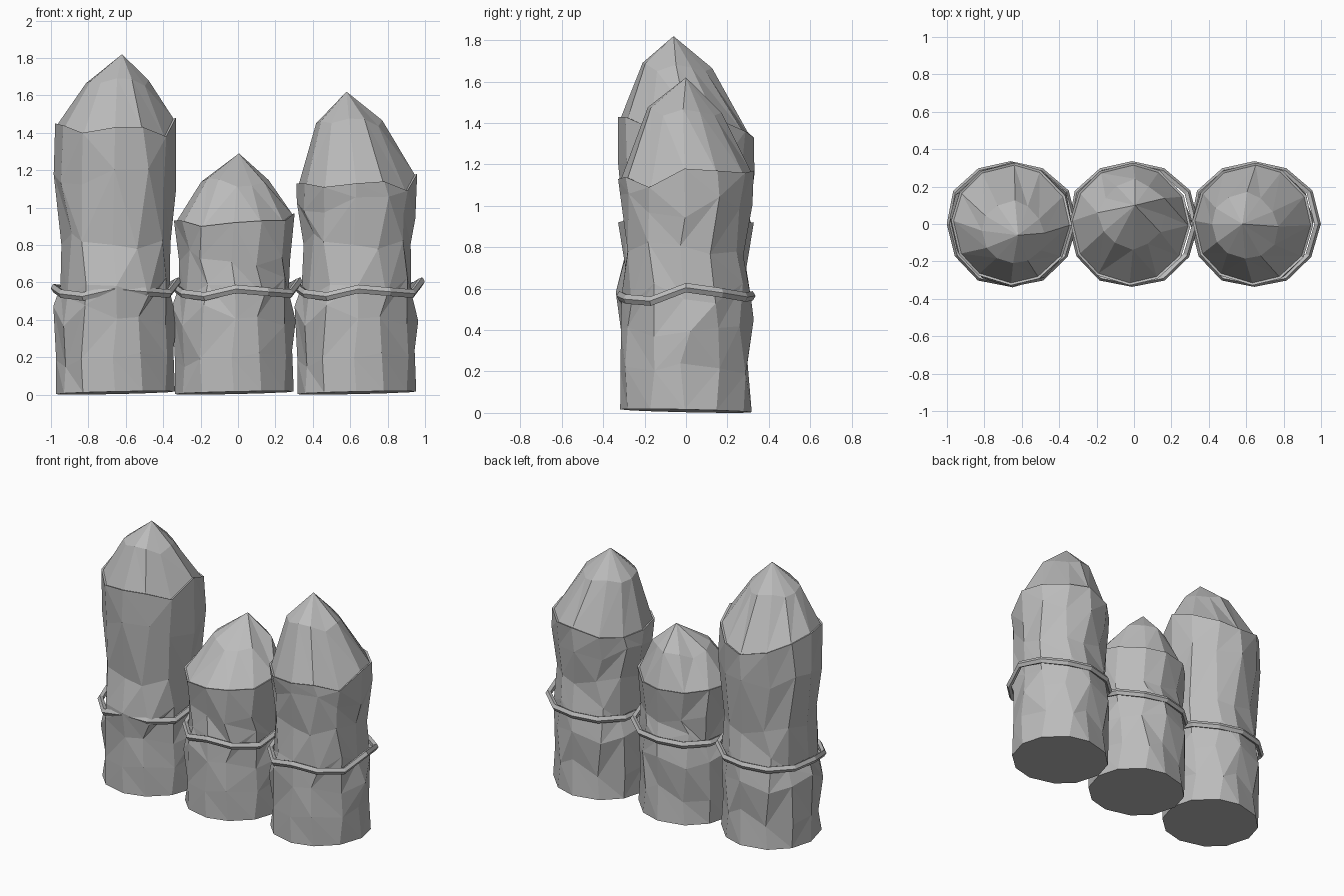
import bpy, bmesh, math, random
from mathutils import Vector

if "Cube" in bpy.data.objects:
    bpy.data.objects.remove(bpy.data.objects["Cube"])

N = 12  # sides of every stake and rope loop

grey = bpy.data.materials.new("plain grey")
grey.diffuse_color = (0.5, 0.5, 0.5, 1)
grey.use_nodes = True
grey.node_tree.nodes["Principled BSDF"].inputs["Base Color"].default_value = grey.diffuse_color


def finish(bm, name):
    bmesh.ops.recalc_face_normals(bm, faces=bm.faces)
    me = bpy.data.meshes.new(name)
    bm.to_mesh(me)
    bm.free()
    me.materials.append(grey)
    ob = bpy.data.objects.new(name, me)
    bpy.context.collection.objects.link(ob)
    return ob


def bridge(bm, a, b, rng=None):
    # join two rings with quads, or triangles with random diagonals
    for i in range(N):
        j = (i + 1) % N
        if rng is None:
            bm.faces.new((a[i], a[j], b[j], b[i]))
        elif rng.random() < 0.5:
            bm.faces.new((a[i], a[j], b[j]))
            bm.faces.new((a[i], b[j], b[i]))
        else:
            bm.faces.new((a[i], a[j], b[i]))
            bm.faces.new((a[j], b[j], b[i]))


def stake(name, cx, levels, rim, mid, tip, bulge=0.0):
    rng = random.Random(7)
    bm = bmesh.new()
    ang = [math.tau * i / N + rng.uniform(-0.06, 0.06) for i in range(N)]
    rings = []
    # faceted trunk
    for k, (z, r) in enumerate(levels):
        ring = []
        for i, a in enumerate(ang):
            if k == 0:
                rr, zz = r, 0.01 + 0.007 * (math.cos(a) - math.sin(a))
                aa = a
            else:
                rr = r + rng.uniform(-0.016, 0.016)
                zz = z + rng.uniform(-0.06, 0.06)
                aa = a + rng.uniform(-0.09, 0.09)
            if k == 3 and i in (8, 9, 10):
                rr += bulge
            ring.append(bm.verts.new((cx + rr * math.cos(aa), rr * math.sin(aa), max(zz, 0))))
        rings.append(ring)
    rim_ring = [bm.verts.new((cx + 0.323 * math.cos(a), 0.328 * math.sin(a), z))
                for a, z in zip(ang, rim)]
    rings.append(rim_ring)
    bm.faces.new(rings[0][::-1])
    for a, b in zip(rings, rings[1:]):
        bridge(bm, a, b, rng)
    # thin bark lip, then the sharpened point
    lip = [bm.verts.new((cx + 0.31 * math.cos(a), 0.315 * math.sin(a), z - 0.004))
           for a, z in zip(ang, rim)]
    bridge(bm, rim_ring, lip)
    mx, my, mz, mr = mid
    shoulder = []
    for a in ang:
        r = mr + rng.uniform(-0.012, 0.012)
        shoulder.append(bm.verts.new((mx + r * math.cos(a), my + r * math.sin(a),
                                      mz + rng.uniform(-0.03, 0.03))))
    bridge(bm, lip, shoulder, rng)
    top = bm.verts.new(tip)
    for i in range(N):
        bm.faces.new((shoulder[i], shoulder[(i + 1) % N], top))
    return finish(bm, name)


def rope(name, cx):
    # wavy loop with a five-sided section
    zs = [.605, .58, .56, .565, .56, .565, .57, .54, .525, .565, .55, .54]
    rs = [.337, .34, .325, .317, .325, .335, .322, .325, .33, .317, .33, .333]
    bm = bmesh.new()
    strands = []
    for k in range(5):
        t = math.tau * k / 5
        strands.append([])
        for i in range(N):
            a = math.tau * i / N
            r = rs[i] + 0.019 * math.cos(t)
            strands[-1].append(bm.verts.new((cx + r * math.cos(a), r * math.sin(a),
                                             zs[i] + 0.024 * math.sin(t))))
    for k in range(5):
        bridge(bm, strands[k], strands[(k + 1) % 5])
    return finish(bm, name)


base = [(0, .318), (.2, .313), (.42, .322), (.58, .303)]

stake("left_stake", -.655, base + [(.82, .298), (1.15, .322)],
      [1.48, 1.42, 1.36, 1.33, 1.37, 1.42, 1.45, 1.44, 1.40, 1.43, 1.43, 1.38],
      (-.645, -.045, 1.665, .165), (-.62, -.06, 1.82), 0.03)
stake("middle_stake", -.02, base + [(.73, .303)],
      [.97, .94, .92, .92, .92, .93, .93, .93, .90, .92, .93, .93],
      (-.005, .05, 1.13, .18), (.005, .1, 1.29))
stake("right_stake", .635, base + [(.82, .293), (1.0, .312)],
      [1.18, 1.17, 1.16, 1.17, 1.13, 1.12, 1.13, 1.13, 1.11, 1.13, 1.14, 1.09],
      (.595, -.01, 1.45, .175), (.58, 0, 1.62))

for name, x in (("left_rope", -.66), ("middle_rope", -.01), ("right_rope", .643)):
    rope(name, x)
